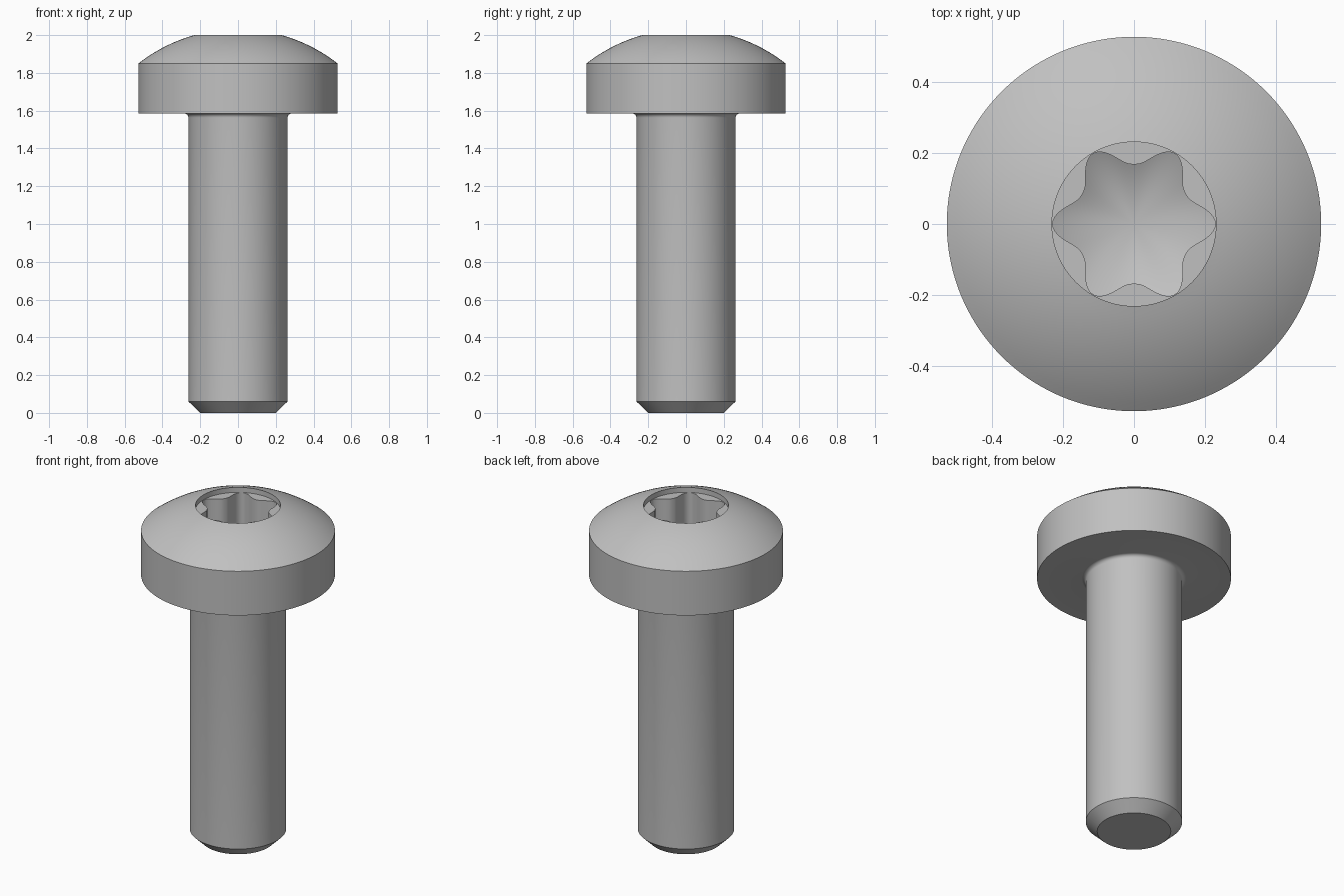
import bpy, bmesh
from math import cos, sin, pi, sqrt, radians

cube = bpy.data.objects.get("Cube")
if cube:
    bpy.data.objects.remove(cube, do_unlink=True)

steel = bpy.data.materials.new("steel_grey")
steel.use_nodes = True
grey = (0.53, 0.53, 0.53, 1)
steel.diffuse_color = grey
steel.node_tree.nodes["Principled BSDF"].inputs["Base Color"].default_value = grey

SEGMENTS = 144
HEAD_R, SHAFT_R, SOCKET_R = 0.527, 0.262, 0.231
HEAD_BOTTOM, HEAD_EDGE, TOP = 1.585, 1.85, 2.0
LEDGE, FLOOR = 1.97, 1.74


def lobe_radius(a):
    """Six-lobed socket outline, with a lobe pointing along +x."""
    return 0.168 + (SOCKET_R - 0.002 - 0.168) * abs(cos(3 * a)) ** 2.6


def circle(r, z):
    return lambda a: (r * cos(a), r * sin(a), z)


def lobes(z, slope=0.0):
    def point(a):
        r = lobe_radius(a)
        return (r * cos(a), r * sin(a), z - slope * (SOCKET_R - r))
    return point


# Shaft with chamfered tip
rings = [circle(0.2, 0), circle(SHAFT_R, 0.06)]

# Fillet under the head
f = 0.022
for i in range(7):
    t = pi / 2 * i / 6
    rings.append(circle(SHAFT_R + f * (1 - cos(t)), HEAD_BOTTOM - f * (1 - sin(t))))

# Head side and spherical dome
rings += [circle(HEAD_R, HEAD_BOTTOM), circle(HEAD_R, HEAD_EDGE)]
centre = (TOP**2 + SOCKET_R**2 - HEAD_EDGE**2 - HEAD_R**2) / (2 * (TOP - HEAD_EDGE))
dome_r = sqrt(HEAD_R**2 + (HEAD_EDGE - centre) ** 2)
for i in range(1, 13):
    r = HEAD_R + (SOCKET_R - HEAD_R) * i / 12
    rings.append(circle(r, centre + sqrt(dome_r**2 - r * r)))

# Counterbore, ledge and lobed socket walls
rings += [circle(SOCKET_R, LEDGE), lobes(LEDGE), lobes(FLOOR, 0.5)]

bm = bmesh.new()
loops = [[bm.verts.new(ring(2 * pi * k / SEGMENTS)) for k in range(SEGMENTS)]
         for ring in rings]
for low, high in zip(loops, loops[1:]):
    for k in range(SEGMENTS):
        n = (k + 1) % SEGMENTS
        bm.faces.new((low[k], low[n], high[n], high[k]))

# Flat tip and conical socket floor
bm.faces.new(loops[0][::-1])
apex = bm.verts.new((0, 0, FLOOR - 0.5 * SOCKET_R))
for k in range(SEGMENTS):
    bm.faces.new((loops[-1][k], loops[-1][(k + 1) % SEGMENTS], apex))
bmesh.ops.recalc_face_normals(bm, faces=bm.faces[:])

mesh = bpy.data.meshes.new("screw")
bm.to_mesh(mesh)
bm.free()
mesh.materials.append(steel)
screw = bpy.data.objects.new("screw", mesh)
bpy.context.collection.objects.link(screw)
bpy.ops.object.select_all(action="DESELECT")
screw.select_set(True)
bpy.context.view_layer.objects.active = screw
bpy.ops.object.shade_smooth_by_angle(angle=radians(25))
